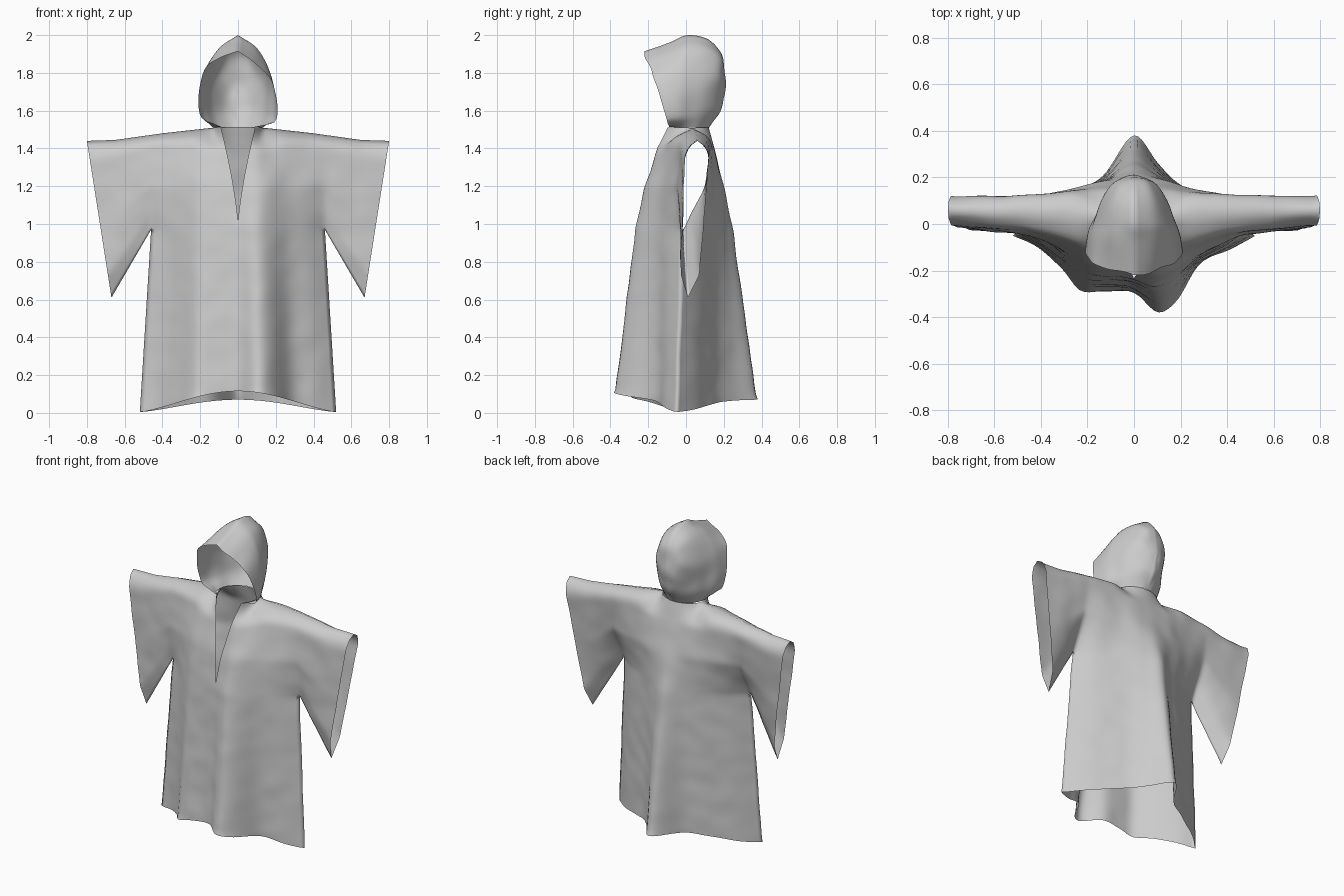
import bpy, bmesh, math
from mathutils import Vector, noise

if "Cube" in bpy.data.objects:
    bpy.data.objects.remove(bpy.data.objects["Cube"])


def lerp(a, b, t):
    return a + (b - a) * t


def linear(xs, ys, x):
    for i in range(len(xs) - 1):
        if x <= xs[i + 1] or i == len(xs) - 2:
            t = (x - xs[i]) / (xs[i + 1] - xs[i])
            return lerp(ys[i], ys[i + 1], min(max(t, 0), 1))


def spline(xs, ys, x):
    """Smooth curve through the points (xs, ys); ys may be vectors."""
    n = len(xs)
    i = max(k for k in range(n - 1) if k == 0 or xs[k] <= x)
    h = xs[i + 1] - xs[i]
    t = (x - xs[i]) / h

    def slope(k):
        a, b = max(k - 1, 0), min(k + 1, n - 1)
        return (ys[b] - ys[a]) / (xs[b] - xs[a])
    return (ys[i] * (2*t**3 - 3*t*t + 1) + slope(i) * (h * (t**3 - 2*t*t + t))
            + ys[i + 1] * (3*t*t - 2*t**3) + slope(i + 1) * (h * (t**3 - t*t)))


def sheet(bm, f, nu, nv):
    """Grid of cloth from f(u, v)."""
    vs = [[bm.verts.new(f(i / nu, j / nv)) for j in range(nv + 1)] for i in range(nu + 1)]
    for i in range(nu):
        for j in range(nv):
            bm.faces.new((vs[i][j], vs[i + 1][j], vs[i + 1][j + 1], vs[i][j + 1]))


def finish(bm, name, smooth, wrinkle):
    bmesh.ops.remove_doubles(bm, verts=bm.verts, dist=0.0008)
    bmesh.ops.dissolve_degenerate(bm, edges=bm.edges, dist=0.0001)
    inner = [v for v in bm.verts if not v.is_boundary]
    for _ in range(smooth):
        bmesh.ops.smooth_vert(bm, verts=inner, factor=0.5,
                              use_axis_x=False, use_axis_y=True, use_axis_z=False)
    for v in bm.verts:
        v.co.y += wrinkle * noise.noise(Vector((v.co.x * 9, v.co.y * 5, v.co.z * 9)))
    bmesh.ops.recalc_face_normals(bm, faces=bm.faces)
    me = bpy.data.meshes.new(name)
    bm.to_mesh(me)
    bm.free()
    ob = bpy.data.objects.new(name, me)
    bpy.context.collection.objects.link(ob)
    for p in me.polygons:
        p.use_smooth = True
    return ob


# Depth profiles across the robe: hem, armpit, chest and shoulder height
S = [-1, -.8, -.6, -.45, -.25, 0, .2, .35, .55, .8, 1]
FRONT = [[-.05, -.1, -.19, -.285, -.29, -.295, -.38, -.335, -.17, -.11, -.05],
         [-.02, -.08, -.15, -.2, -.22, -.24, -.27, -.24, -.16, -.09, -.02],
         [-.05, -.08, -.13, -.17, -.19, -.2, -.22, -.2, -.14, -.09, -.05],
         [-.03, -.05, -.08, -.11, -.13, -.14, -.15, -.12, -.09, -.05, -.03]]
BACK = [[-.05, .04, .1, .15, .21, .38, .26, .18, .12, .04, -.05],
        [-.02, .06, .11, .15, .19, .25, .21, .17, .12, .06, -.02],
        [.1, .13, .15, .17, .19, .2, .195, .18, .15, .13, .1],
        [.125, .13, .14, .145, .15, .15, .15, .145, .14, .13, .125]]
ARMPIT = .97
NECK = .09 / .46


def top_z(x):
    return linear([0, .13, .4, .65, .8], [1.51, 1.51, 1.48, 1.445, 1.44], abs(x))


def top_y(x, side):
    x = abs(x)
    if x < .13:
        return .04 + side * (.19 if side < 0 else .08) * math.sqrt(1 - (x / .13) ** 2)
    return linear([.13, .3, .46], [.04, .055, .055], x)


def half_width(z):
    return linear([0, ARMPIT, 1.5], [.52, .46, .46], z)


def body_point(sgn, side, u, v):
    """Front sheet (side -1) opens along the slit; back sheet has no slit."""
    hem = .005 + (.11 if side < 0 else .065) * math.cos(math.pi / 2 * u) ** 1.4
    x_top = lerp(.09, .46, u) if side < 0 else .46 * u
    top = top_z(x_top)
    up = max(0, (v - .55) / .45)
    z = lerp(ARMPIT, top, up) if up else lerp(hem, ARMPIT, v / .55)
    slit = .09 * max(0, (lerp(ARMPIT, 1.51, up) - 1) / .51) ** 1.4 if side < 0 else 0
    w = half_width(z)
    x = sgn * lerp(slit, w, u)
    ys = [spline(S, r, x / w) for r in (FRONT if side < 0 else BACK)]
    if z > 1.4:
        t = min((z - 1.4) / (top - 1.4), 1)
        rounded = 1 - math.sqrt(1 - t * t)
        y = lerp(ys[3], top_y(x_top, side), linear([.12, .25], [t, rounded], x_top))
    else:
        y = linear([hem, ARMPIT, 1.2, 1.4], ys, z)
    return Vector((x, y, z))


CUFF_V = [0, .15, .4, .8, .9, .97, 1]
CUFF = {-1: [.01, -.03, -.02, -.01, -.005, .02, .06],
        1: [.01, .07, .09, .115, .122, .1, .06]}


def sleeve_point(sgn, side, u, v):
    root = body_point(sgn, side, 1, .55 + .45 * v)
    x = lerp(.46, lerp(.67, .8, v), u)
    z = lerp(lerp(ARMPIT, .61, u), top_z(x), v)
    return Vector((sgn * x, lerp(root.y, linear(CUFF_V, CUFF[side], v), u), z))


# Robe: front and back body sheets plus flared sleeves
bm = bmesh.new()
for sgn in (-1, 1):
    sheet(bm, lambda u, v: body_point(sgn, -1, u, v), 24, 80)
    sheet(bm, lambda u, v: body_point(sgn, 1, lerp(NECK, 1, u), v), 24, 80)
    sheet(bm, lambda u, v: body_point(sgn, 1, NECK * u, v), 6, 80)
    for side in (-1, 1):
        sheet(bm, lambda u, v: sleeve_point(sgn, side, u, v), 16, 36)
finish(bm, "robe", 4, .004)

# Hood: arches fanned from the face opening to the back of the head
ARCHES = [
    [(.09, -.09, 1.515), (.2, -.1, 1.56), (.185, -.16, 1.77), (.1, -.195, 1.86), (0, -.22, 1.915)],
    [(.13, -.03, 1.51), (.19, -.03, 1.57), (.18, -.05, 1.78), (.1, -.06, 1.92), (0, -.08, 1.965)],
    [(.13, .03, 1.51), (.16, .03, 1.58), (.165, .02, 1.78), (.1, .02, 1.93), (0, .01, 2.0)],
    [(.11, .07, 1.51), (.13, .09, 1.6), (.14, .1, 1.77), (.085, .11, 1.92), (0, .12, 1.975)],
    [(.07, .1, 1.51), (.085, .14, 1.6), (.1, .165, 1.76), (.06, .18, 1.86), (0, .19, 1.9)],
    [(.03, .12, 1.51), (.045, .165, 1.6), (.05, .195, 1.7), (.03, .205, 1.75), (0, .21, 1.78)],
    [(0, .12, 1.51), (0, .165, 1.57), (0, .19, 1.63), (0, .2, 1.67), (0, .205, 1.69)]]
Q = [0, .15, .5, .8, 1]


def hood_point(sgn, u, v):
    arch = [spline(Q, [Vector(p) for p in a], v) for a in ARCHES]
    p = spline(list(range(7)), arch, u * 6)
    droop = .03 * sgn * math.sin(math.pi * v) * max(0, 1 - 4 * u)
    return Vector((sgn * max(p.x, 0), p.y, p.z - droop))


bm = bmesh.new()
for sgn in (-1, 1):
    sheet(bm, lambda u, v: hood_point(sgn, u, v), 30, 24)
finish(bm, "hood", 2, .014)
